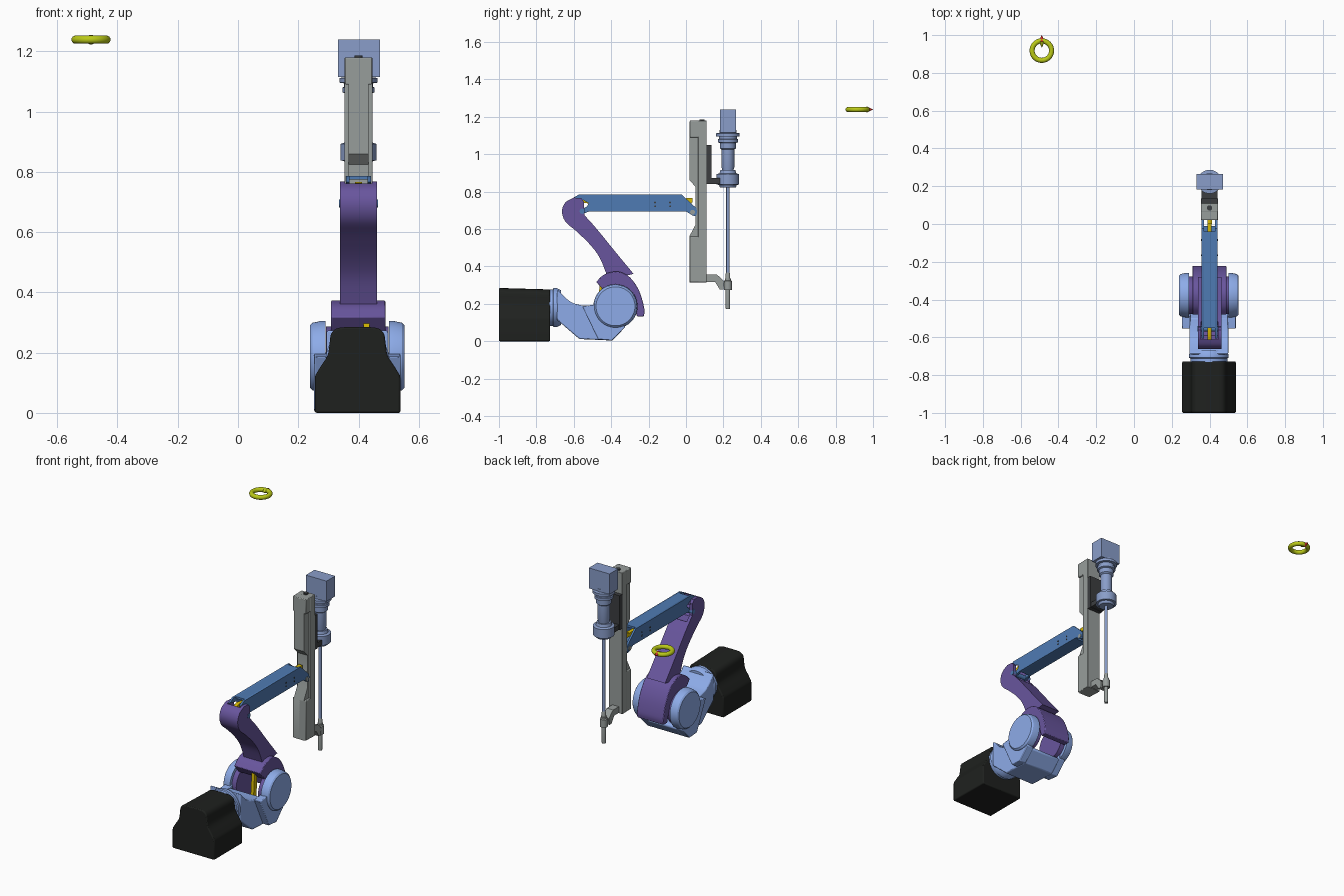
import bpy, bmesh, math
from mathutils import Matrix, Vector

CX = 0.4  # arm centre plane


def mat(name, r, g, b):
    m = bpy.data.materials.new(name)
    m.diffuse_color = [(c / 255) ** 2.2 for c in (r, g, b)] + [1]
    return m


BLACK = mat("black", 36, 38, 36)
LIGHT = mat("light_blue", 140, 170, 232)
STEEL = mat("steel_blue", 80, 122, 178)
PURPLE = mat("purple", 104, 86, 156)
GREY = mat("grey", 150, 156, 154)
DARK = mat("dark_grey", 62, 64, 66)
TOOL = mat("tool_blue", 136, 156, 200)
YELLOW = mat("yellow", 215, 185, 10)
LIME = mat("lime", 185, 200, 30)
RED = mat("red", 215, 50, 40)


def finish(bm, name, m, bevel=0):
    bmesh.ops.recalc_face_normals(bm, faces=bm.faces)
    me = bpy.data.meshes.new(name)
    bm.to_mesh(me)
    bm.free()
    o = bpy.data.objects.new(name, me)
    bpy.context.collection.objects.link(o)
    me.materials.append(m)
    if bevel:
        b = o.modifiers.new("bevel", 'BEVEL')
        b.width, b.segments, b.limit_method = bevel, 2, 'ANGLE'
    return o


def prism(name, pts, a, b, m, axis='x', bevel=0):
    """Extrude a (y,z) outline along x, or an (x,z) outline along y."""
    bm = bmesh.new()
    place = (lambda p, t: (t, p[0], p[1])) if axis == 'x' else (lambda p, t: (p[0], t, p[1]))
    lo, hi = ([bm.verts.new(place(p, t)) for p in pts] for t in (a, b))
    bm.faces.new(lo)
    bm.faces.new(hi)
    for i in range(len(pts)):
        j = (i + 1) % len(pts)
        bm.faces.new((lo[i], lo[j], hi[j], hi[i]))
    return finish(bm, name, m, bevel)


def box(name, x, y, z, m, bevel=0):
    return prism(name, [(y[0], z[0]), (y[1], z[0]), (y[1], z[1]), (y[0], z[1])], x[0], x[1], m, 'x', bevel)


def lathe(name, prof, origin, axis, m, n=40):
    """Spin a (radius, height) profile round an axis through origin."""
    bm = bmesh.new()
    rings = [[bm.verts.new((r * math.cos(2 * math.pi * i / n), r * math.sin(2 * math.pi * i / n), h))
              for i in range(n)] for r, h in prof]
    for p, q in zip(rings, rings[1:]):
        for i in range(n):
            bm.faces.new((p[i], p[(i + 1) % n], q[(i + 1) % n], q[i]))
    bm.faces.new(rings[0])
    bm.faces.new(rings[-1])
    rot = Vector((0, 0, 1)).rotation_difference(Vector(axis)).to_matrix().to_4x4()
    bm.transform(Matrix.Translation(origin) @ rot)
    return finish(bm, name, m)


def rod(name, a, b, r, m, n=16):
    a, b = Vector(a), Vector(b)
    return lathe(name, [(r, 0), (r, (b - a).length)], a, (b - a).normalized(), m, n)


def smooth(pts, n=4):
    """Catmull-Rom through open points."""
    P = [Vector(p) for p in pts]
    P = [2 * P[0] - P[1]] + P + [2 * P[-1] - P[-2]]
    out = []
    for i in range(1, len(P) - 2):
        a, b, c, d = P[i - 1:i + 3]
        for k in range(n):
            t = k / n
            out.append(0.5 * (2 * b + (c - a) * t + (2 * a - 5 * b + 4 * c - d) * t * t
                              + (3 * b - a - 3 * c + d) * t ** 3))
    return [tuple(p) for p in out] + [tuple(P[-2])]


# base housing with flared skirt
half = [(0.142, 0.0), (0.142, 0.115)] + smooth([(0.14, 0.125), (0.122, 0.155), (0.1, 0.19), (0.093, 0.23),
                                               (0.088, 0.262), (0.07, 0.28), (0.04, 0.285)], 3)
base = prism("base_housing", [(0.397 + x, z) for x, z in half] + [(0.397 - x, z) for x, z in reversed(half)],
             -1.0, -0.727, BLACK, 'y', 0.006)
for v in base.data.vertices:
    if v.co.y > -0.8 and v.co.z > 0.2:
        v.co.z -= 0.008

# swivel flange and shoulder neck
BX = 0.396
lathe("base_flange", [(0.098, 0), (0.098, 0.018), (0.104, 0.022), (0.104, 0.04), (0.092, 0.062)],
      (BX, -0.73, 0.18), (0, 1, 0), LIGHT)
neck = [(-0.69, 0.275)] + smooth([(-0.68, 0.27), (-0.65, 0.238), (-0.61, 0.207), (-0.56, 0.192)]) + \
       [(-0.50, 0.188), (-0.45, 0.11), (-0.335, 0.085), (-0.33, 0.07), (-0.395, 0.004), (-0.57, 0.012), (-0.69, 0.115)]
prism("shoulder_neck", neck, BX - 0.103, BX + 0.103, LIGHT, bevel=0.006)

# mirrored shoulder yoke, cheeks and hub ears
yoke = [(-0.555, 0.187), (-0.46, 0.2), (-0.33, 0.2), (-0.325, 0.076), (-0.395, 0.004), (-0.47, 0.01)]
for s, side in ((-1, "left"), (1, "right")):
    prism("yoke_" + side, yoke, BX + s * 0.098, BX + s * 0.143, LIGHT, bevel=0.004)
    lathe("shoulder_cheek_" + side, [(0.118, 0), (0.118, 0.016), (0.112, 0.044), (0.104, 0.052)],
          (BX + s * 0.105, -0.377, 0.187), (s, 0, 0), LIGHT, 56)
    lathe("hub_ear_" + side, [(0.1, 0), (0.1, 0.03)], (BX + s * 0.074, -0.377, 0.187), (s, 0, 0), PURPLE)

# lower arm: curved hub shell
hub = smooth([(-0.48, 0.318), (-0.435, 0.358), (-0.365, 0.373), (-0.3, 0.342), (-0.25, 0.268),
              (-0.223, 0.175), (-0.225, 0.133)]) + [(-0.262, 0.133)] + \
      smooth([(-0.28, 0.2), (-0.32, 0.25), (-0.38, 0.27), (-0.435, 0.265)])
prism("lower_arm_hub", hub, CX - 0.091, CX + 0.089, PURPLE, bevel=0.004)

# lower arm: two sides around a core that leaves an elbow slot
back = smooth([(-0.415, 0.33), (-0.435, 0.385), (-0.466, 0.455), (-0.516, 0.52), (-0.586, 0.588), (-0.645, 0.64),
               (-0.663, 0.695), (-0.645, 0.742), (-0.6, 0.768)])
front = smooth([(-0.543, 0.674), (-0.48, 0.604), (-0.375, 0.475), (-0.28, 0.36)])
for s, side in ((-1, "left"), (1, "right")):
    prism("lower_arm_side_" + side, back + [(-0.56, 0.765), (-0.545, 0.745)] + front,
          CX + s * 0.044, CX + s * 0.062, PURPLE)
prism("lower_arm_core", back[:-1] + [(-0.618, 0.755), (-0.625, 0.69), (-0.59, 0.64), (-0.535, 0.63),
                                    (-0.515, 0.643)] + front[4:], CX - 0.044, CX + 0.044, PURPLE)
rod("elbow_pin", (CX - 0.064, -0.555, 0.695), (CX + 0.064, -0.555, 0.695), 0.014, STEEL, 24)

# forearm: box channel with pronged ends
plate = [(-0.605, 0.766), (-0.57, 0.786), (-0.025, 0.786), (0.055, 0.712), (0.06, 0.69), (0.052, 0.668),
         (0.035, 0.672), (0.0, 0.695), (-0.515, 0.695), (-0.56, 0.678), (-0.572, 0.70), (-0.53, 0.72),
         (-0.52, 0.738), (-0.55, 0.755)]
for s, side in ((-1, "left"), (1, "right")):
    prism("forearm_side_" + side, plate, CX + s * 0.03, CX + s * 0.042, STEEL)
    for y in (-0.165, -0.085):
        for z in (0.722, 0.742):
            rod("forearm_bolt_" + side, (CX + s * 0.04, y, z), (CX + s * 0.044, y, z), 0.005, DARK, 10)
box("forearm_top", (CX - 0.031, CX + 0.031), (-0.55, -0.04), (0.774, 0.786), STEEL)
box("forearm_bottom", (CX - 0.031, CX + 0.031), (-0.515, -0.01), (0.695, 0.705), STEEL)

# yellow parallel links
box("forearm_link", (CX - 0.011, CX + 0.011), (-0.52, 0.03), (0.737, 0.758), YELLOW)
prism("elbow_link", [(-0.62, 0.745), (-0.57, 0.763), (-0.51, 0.755), (-0.5, 0.735), (-0.57, 0.742)],
      CX - 0.011, CX + 0.011, YELLOW)
rod("wrist_pin", (CX - 0.046, 0.035, 0.69), (CX + 0.046, 0.035, 0.69), 0.013, GREY)
box("wrist_link_end", (CX - 0.012, CX + 0.012), (0.0, 0.035), (0.742, 0.766), YELLOW)
prism("shoulder_link", [(-0.475, 0.12), (-0.445, 0.12), (-0.435, 0.33), (-0.46, 0.33)],
      CX + 0.016, CX + 0.036, YELLOW)

# vertical slide
box("slide_rail", (CX - 0.046, CX + 0.046), (0.065, 0.11), (0.315, 1.18), GREY, 0.003)
prism("slide_cover", [(0.02, 0.315), (0.07, 0.315), (0.07, 1.1), (0.02, 1.1), (0.02, 0.86), (0.052, 0.825),
                      (0.052, 0.625), (0.02, 0.565)], CX - 0.034, CX + 0.034, GREY)
box("slide_top_cap", (CX - 0.045, CX + 0.045), (0.02, 0.07), (1.09, 1.18), GREY, 0.004)
box("slide_foot", (CX - 0.045, CX + 0.045), (0.02, 0.07), (0.315, 0.56), GREY, 0.004)
rod("slide_screw", (CX, 0.085, 1.175), (CX, 0.085, 1.187), 0.014, DARK)

# carriage carrying the spindle
box("carriage_plate", (CX - 0.045, CX + 0.045), (0.108, 0.135), (0.84, 1.05), DARK)
box("carriage_arm", (CX - 0.042, CX + 0.042), (0.11, 0.185), (0.842, 0.872), DARK)

# spindle: motor block, stepped body, clamp and rod
SY = 0.224
box("motor_block", (CX - 0.068, CX + 0.072), (0.182, 0.266), (1.115, 1.24), TOOL)
lathe("spindle_body", [(0.031, 0.89), (0.031, 0.92), (0.034, 0.93), (0.034, 1.025), (0.043, 1.032), (0.043, 1.06),
                       (0.053, 1.064), (0.053, 1.08), (0.048, 1.082), (0.048, 1.094), (0.063, 1.096), (0.063, 1.112),
                       (0.045, 1.114), (0.045, 1.13)], (CX, SY, 0), (0, 0, 1), TOOL, 48)
lathe("spindle_clamp", [(0.042, 0.822), (0.048, 0.836), (0.06, 0.838), (0.06, 0.893), (0.045, 0.898), (0.04, 0.915)],
      (CX, SY, 0), (0, 0, 1), TOOL, 48)
rod("drill_rod", (CX, SY, 0.19), (CX, SY, 0.83), 0.009, TOOL, 20)
lathe("drill_tip", [(0.011, 0.172), (0.012, 0.18), (0.012, 0.36), (0.009, 0.368)], (CX, SY, 0), (0, 0, 1), GREY, 20)

# lower rod guide
prism("guide_bracket", [(0.09, 0.318), (0.155, 0.318), (0.18, 0.278), (0.2, 0.278), (0.205, 0.318), (0.185, 0.34),
                        (0.165, 0.356), (0.09, 0.356)], CX - 0.022, CX + 0.022, GREY)
lathe("guide_collar", [(0.022, 0.274), (0.022, 0.322), (0.016, 0.326), (0.016, 0.335)],
      (CX, SY, 0), (0, 0, 1), GREY, 24)

# floating target ring with pointer
bpy.ops.mesh.primitive_torus_add(location=(-0.488, 0.918, 1.239), major_radius=0.0515, minor_radius=0.0135,
                                 major_segments=48, minor_segments=16)
ring = bpy.context.object
ring.name = "target_ring"
ring.data.materials.append(LIME)
P = (-0.488, 0.967, 1.239)
lathe("pointer_tip", [(0.016, 0), (0.0005, 0.033)], P, (0, 1, 0), RED, 24)
lathe("pointer_tail", [(0.016, 0), (0.0005, 0.033)], P, (0, -1, 0), LIME, 24)

bpy.ops.object.select_all(action='SELECT')
bpy.context.view_layer.objects.active = ring
bpy.ops.object.shade_smooth_by_angle(angle=math.radians(32))
